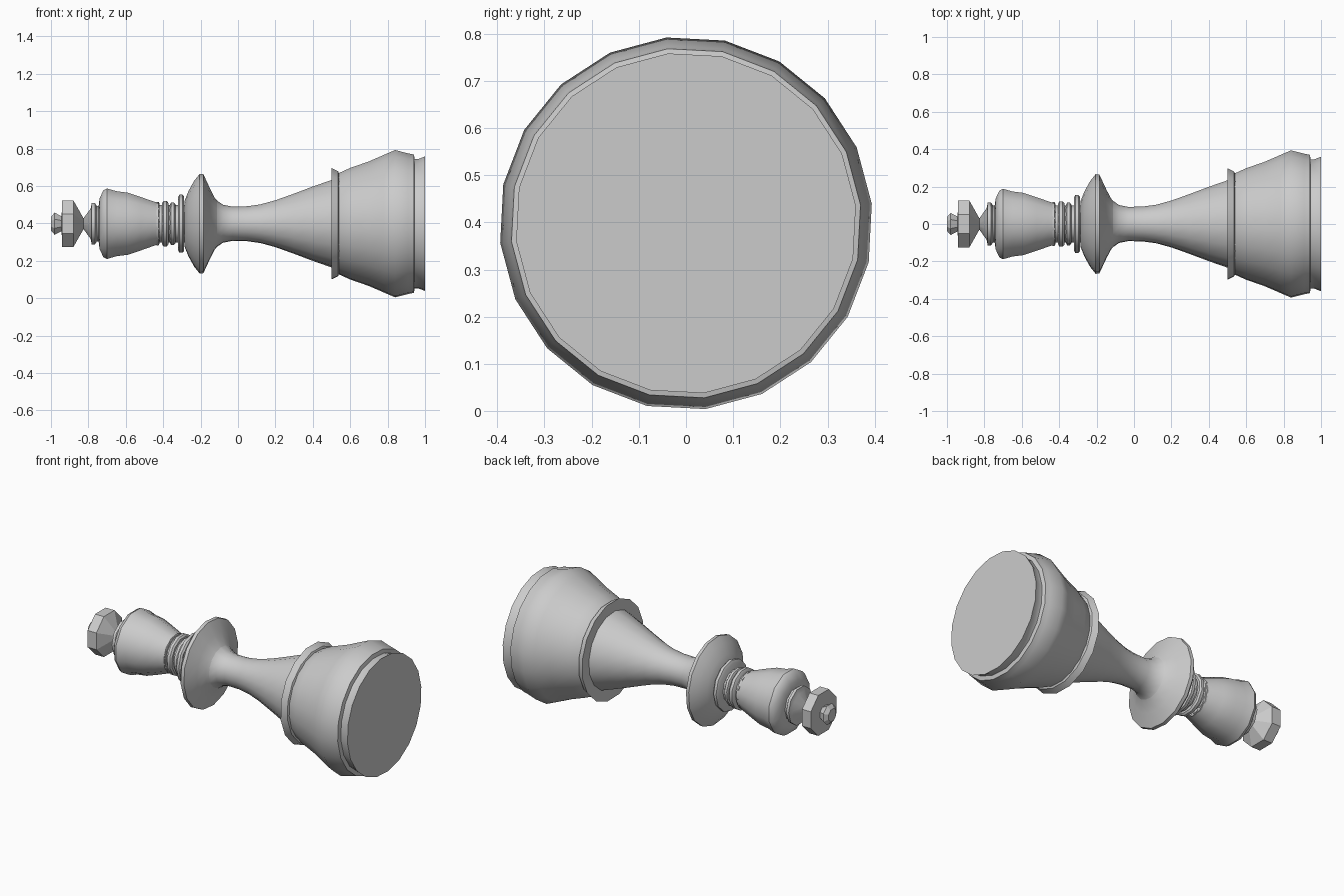
import bpy, bmesh, math

AXIS_Z = 0.398  # height of the lying piece's turning axis

grey = bpy.data.materials.new("grey")
grey.diffuse_color = (0.6, 0.6, 0.6, 1)


def lathe(name, profile, sides, start=0.0, angle=40):
    """Turn (x, radius) points around the horizontal axis and cap both ends."""
    bm = bmesh.new()
    rings = []
    for x, r in profile:
        ring = []
        for i in range(sides):
            a = math.radians(start) + 2 * math.pi * i / sides
            ring.append(bm.verts.new((x, r * math.cos(a), AXIS_Z + r * math.sin(a))))
        rings.append(ring)
    for a, b in zip(rings, rings[1:]):
        for i in range(sides):
            j = (i + 1) % sides
            bm.faces.new((a[i], a[j], b[j], b[i]))
    bm.faces.new(rings[0])
    bm.faces.new(rings[-1])
    bmesh.ops.recalc_face_normals(bm, faces=bm.faces)
    mesh = bpy.data.meshes.new(name)
    bm.to_mesh(mesh)
    bm.free()
    mesh.materials.append(grey)
    obj = bpy.data.objects.new(name, mesh)
    bpy.context.collection.objects.link(obj)
    bpy.ops.object.select_all(action='DESELECT')
    obj.select_set(True)
    bpy.context.view_layer.objects.active = obj
    bpy.ops.object.shade_smooth_by_angle(angle=math.radians(angle))
    return obj


# Broad foot with a groove near the bottom
lathe("base", [(1.0, 0.362), (0.965, 0.348), (0.945, 0.348), (0.94, 0.372), (0.91, 0.378),
               (0.84, 0.396), (0.78, 0.37), (0.70, 0.335), (0.60, 0.30), (0.53, 0.268),
               (0.51, 0.25)], 20, 6)

# Sharp ring above the foot
lathe("base_ring", [(0.545, 0.262), (0.535, 0.285), (0.50, 0.302), (0.50, 0.22)], 16, 10)

# Flared stem
lathe("stem", [(0.52, 0.242), (0.40, 0.200), (0.30, 0.162), (0.20, 0.126), (0.12, 0.104),
               (0.05, 0.094), (-0.03, 0.092), (-0.08, 0.102), (-0.12, 0.13),
               (-0.14, 0.16)], 16, 6)

# Wide disc collar
lathe("collar", [(-0.10, 0.11), (-0.125, 0.14), (-0.15, 0.19), (-0.185, 0.266), (-0.205, 0.268),
                 (-0.235, 0.23), (-0.265, 0.175), (-0.285, 0.125)], 16, 6)

# Stacked neck rings
lathe("neck", [(-0.27, 0.10), (-0.45, 0.10)], 12)
for i, (x, r, w) in enumerate([(-0.305, 0.155, 0.034), (-0.35, 0.115, 0.03),
                               (-0.39, 0.125, 0.035), (-0.43, 0.118, 0.02)]):
    lathe("neck_ring_%d" % (i + 1), [(x + w / 2, r - 0.01), (x + w / 4, r),
                                     (x - w / 4, r), (x - w / 2, r - 0.015)], 12, 8 * i)

# Crown body widening upward with a stepped lid
lathe("head", [(-0.42, 0.112), (-0.46, 0.126), (-0.52, 0.148), (-0.59, 0.172), (-0.65, 0.180),
               (-0.70, 0.195), (-0.72, 0.185), (-0.74, 0.14), (-0.745, 0.10)], 12, 15)
lathe("lid", [(-0.735, 0.10), (-0.755, 0.10), (-0.765, 0.116), (-0.782, 0.116), (-0.788, 0.085),
              (-0.83, 0.025)], 10)

# Eight-sided finial and its small tip
lathe("finial", [(-0.82, 0.02), (-0.88, 0.135), (-0.94, 0.135), (-0.943, 0.045)], 8, 22.5, 20)
lathe("finial_tip", [(-0.938, 0.04), (-0.98, 0.064), (-1.0, 0.04)], 8, 22.5, 20)
